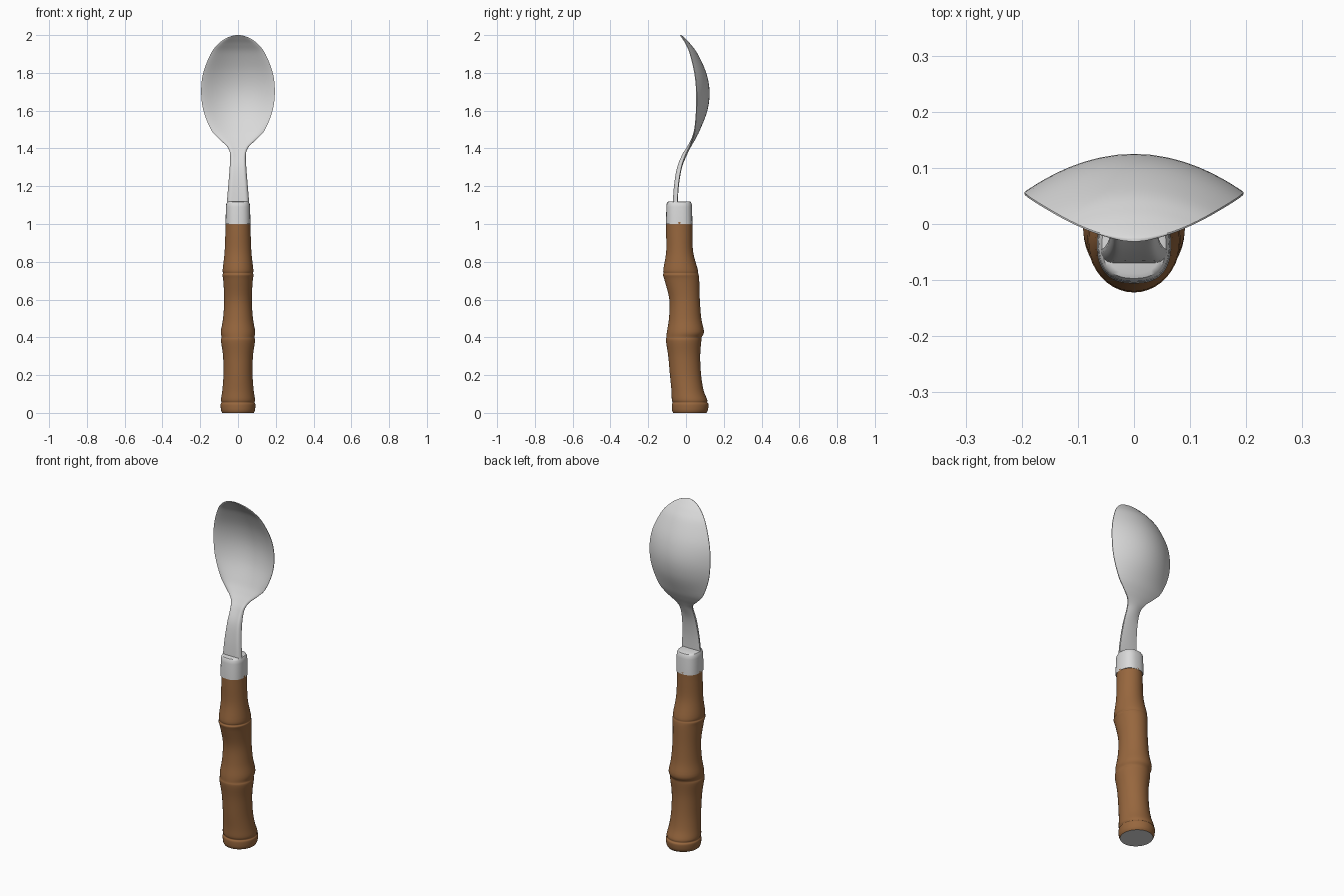
import bpy, bmesh, math

cube = bpy.data.objects.get("Cube")
if cube:
    bpy.data.objects.remove(cube, do_unlink=True)


def material(name, colour):
    mat = bpy.data.materials.new(name)
    mat.use_nodes = True
    rgba = (*colour, 1)
    mat.diffuse_color = rgba
    mat.node_tree.nodes["Principled BSDF"].inputs["Base Color"].default_value = rgba
    return mat


steel = material("steel", (0.7, 0.7, 0.7))
wood = material("brown wood", (0.31, 0.135, 0.048))


def smooth_rows(rows, steps):
    """Catmull-Rom interpolation through every column of the rows."""
    result = []
    last = len(rows) - 1
    for i in range(last):
        quad = [rows[max(i - 1, 0)], rows[i], rows[i + 1], rows[min(i + 2, last)]]
        for s in range(steps):
            t = s / steps
            result.append([
                b + t * (c - a) / 2
                + t * t * (a - 2.5 * b + 2 * c - d / 2)
                + t ** 3 * (1.5 * (b - c) + (d - a) / 2)
                for a, b, c, d in zip(*quad)])
    result.append(rows[-1])
    return result


def loft(name, rings, mats, angle=40):
    """Skin a stack of closed rings and cap both ends."""
    bm = bmesh.new()
    loops = [[bm.verts.new(p) for p in ring] for ring in rings]
    n = len(loops[0])
    for low, high in zip(loops, loops[1:]):
        for i in range(n):
            j = (i + 1) % n
            bm.faces.new((low[i], low[j], high[j], high[i]))
    bm.faces.new(loops[0][::-1]).material_index = len(mats) - 1
    bm.faces.new(loops[-1])
    bmesh.ops.recalc_face_normals(bm, faces=bm.faces)
    mesh = bpy.data.meshes.new(name)
    bm.to_mesh(mesh)
    bm.free()
    for mat in mats:
        mesh.materials.append(mat)
    obj = bpy.data.objects.new(name, mesh)
    bpy.context.collection.objects.link(obj)
    bpy.ops.object.select_all(action="DESELECT")
    obj.select_set(True)
    bpy.context.view_layer.objects.active = obj
    bpy.ops.object.shade_smooth_by_angle(angle=math.radians(angle))
    return obj


def oval(z, half_width, front, back, power=1.0, count=40):
    """Oval ring; a power under one squares it off."""
    ring = []
    for k in range(count):
        a = math.tau * k / count
        c, s = math.cos(a), math.sin(a)
        x = half_width * math.copysign(abs(c) ** power, c)
        y = (front + back) / 2 + (back - front) / 2 * math.copysign(abs(s) ** power, s)
        ring.append((x, y, z))
    return ring


def blade_section(z, half_width, rim, back, thick, count=20):
    """Dished cross-section with a rounded rim."""
    outer, inner = [], []
    for k in range(count + 1):
        u = -math.cos(math.pi * k / count)
        y = rim + (back - rim) * (1 - u * u)
        edge = thick * (0.25 + 0.75 * (1 - u ** 8))
        outer.append((half_width * u, y, z))
        inner.append((half_width * u, y - edge, z))
    return outer + inner[::-1]


# Bamboo handle: height, half width, front, back
handle_rows = [
    (0, .084, -.068, .108), (.015, .09, -.074, .116), (.045, .092, -.075, .119),
    (.055, .087, -.07, .112), (.07, .09, -.075, .112), (.12, .083, -.077, .093),
    (.2, .077, -.085, .08), (.3, .079, -.094, .075), (.38, .09, -.106, .081),
    (.4, .087, -.104, .083), (.43, .091, -.101, .095), (.5, .079, -.09, .081),
    (.6, .073, -.088, .073), (.7, .078, -.113, .07), (.73, .083, -.122, .067),
    (.74, .079, -.118, .064), (.76, .081, -.12, .062), (.85, .071, -.105, .038),
    (.95, .067, -.105, .034), (1.01, .066, -.105, .034)]
loft("handle", [oval(*row) for row in smooth_rows(handle_rows, 4)], [wood, steel])

# Metal collar with a softened top edge
collar_rows = [
    (1.0, .066, -.106, .034), (1.09, .064, -.104, .032), (1.108, .062, -.102, .03),
    (1.117, .057, -.097, .025), (1.12, .049, -.089, .017)]
loft("collar", [oval(*row, power=.8) for row in collar_rows], [steel])

# Neck and bowl: height, half width, rim, back, thickness
blade_rows = [
    (1.09, .061, -.046, -.045, .026), (1.2, .052, -.041, -.038, .025),
    (1.3, .044, -.025, -.021, .025), (1.37, .042, -.002, .007, .022),
    (1.41, .058, .02, .027, .018), (1.45, .1, .037, .05, .016),
    (1.5, .143, .048, .075, .015), (1.6, .183, .056, .113, .014),
    (1.7, .195, .057, .125, .014), (1.8, .184, .047, .107, .014),
    (1.9, .145, .023, .062, .013), (1.95, .108, .003, .026, .012),
    (1.98, .07, -.013, -.002, .011), (1.995, .035, -.022, -.018, .009),
    (2.0, .008, -.026, -.025, .006)]
loft("spoon_blade", [blade_section(*row) for row in smooth_rows(blade_rows, 5)], [steel])
